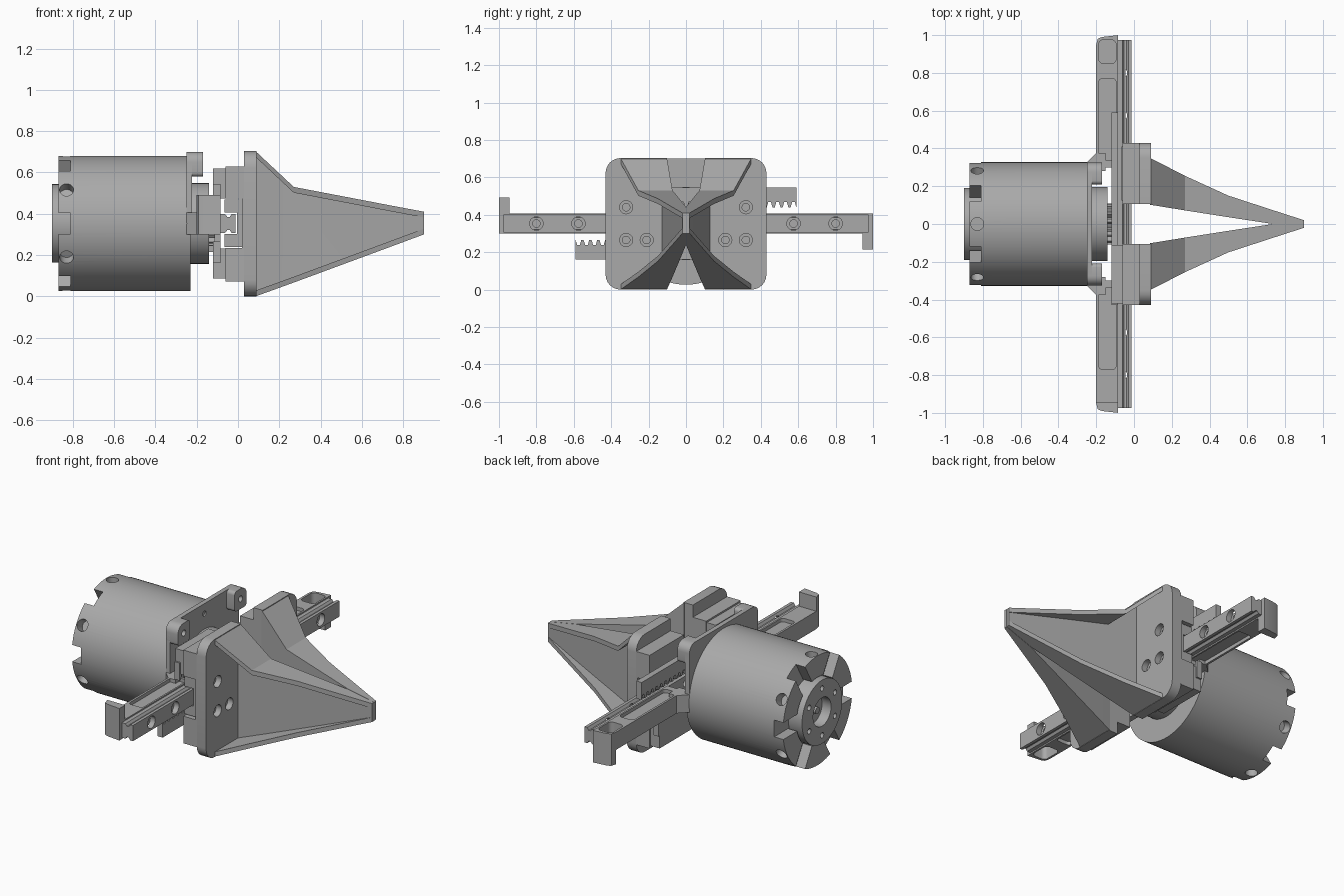
import bpy, bmesh
from math import sin, cos, pi, radians
from mathutils import Matrix

if "Cube" in bpy.data.objects:
    bpy.data.objects.remove(bpy.data.objects["Cube"])

CZ = 0.353  # height of the motor axis
grey = bpy.data.materials.new("machined grey")
grey.use_nodes = True
grey.diffuse_color = (0.4, 0.4, 0.4, 1)
grey.node_tree.nodes["Principled BSDF"].inputs["Base Color"].default_value = grey.diffuse_color


def finish(name, bm):
    bmesh.ops.recalc_face_normals(bm, faces=bm.faces)
    mesh = bpy.data.meshes.new(name)
    bm.to_mesh(mesh)
    bm.free()
    mesh.materials.append(grey)
    ob = bpy.data.objects.new(name, mesh)
    bpy.context.collection.objects.link(ob)
    return ob


def loft(name, loops):
    bm = bmesh.new()
    rings = [[bm.verts.new(p) for p in loop] for loop in loops]
    n = len(rings[0])
    for a, b in zip(rings, rings[1:]):
        for i in range(n):
            bm.faces.new((a[i], a[(i + 1) % n], b[(i + 1) % n], b[i]))
    bm.faces.new(rings[0])
    bm.faces.new(rings[-1])
    return finish(name, bm)


def prism(name, pts, axis, a, b):
    place = {"x": lambda u, v, t: (t, u, v), "y": lambda u, v, t: (u, t, v),
             "z": lambda u, v, t: (u, v, t)}[axis]
    return loft(name, [[place(u, v, t) for u, v in pts] for t in (a, b)])


def box(name, x, y, z):
    return prism(name, [(y[0], z[0]), (y[1], z[0]), (y[1], z[1]), (y[0], z[1])], "x", *x)


def disc(name, r, x0, x1, y=0, z=CZ, n=32):
    pts = [(y + r * cos(2 * pi * i / n), z + r * sin(2 * pi * i / n)) for i in range(n)]
    return prism(name, pts, "x", x0, x1)


def rounded(u, v, radii):
    # rectangle outline, corner radii counter-clockwise from the low corner
    pts = []
    corners = [(u[0], v[0], 1, 1), (u[1], v[0], -1, 1), (u[1], v[1], -1, -1), (u[0], v[1], 1, -1)]
    for k, ((cu, cv, su, sv), r) in enumerate(zip(corners, radii)):
        if r == 0:
            pts.append((cu, cv))
            continue
        for i in range(7):
            t = pi + k * pi / 2 + i * pi / 12
            pts.append((cu + su * r + r * cos(t), cv + sv * r + r * sin(t)))
    return pts


def cut(target, *cutters):
    for c in cutters:
        m = target.modifiers.new("cut", "BOOLEAN")
        m.operation, m.solver, m.object = "DIFFERENCE", "EXACT", c
        bpy.context.view_layer.objects.active = target
        bpy.ops.object.modifier_apply(modifier=m.name)
        bpy.data.objects.remove(c)
    return target


def copy(ob, name, matrix):
    new = ob.copy()
    new.data = ob.data.copy()
    new.name = name
    new.data.transform(matrix)
    if matrix.determinant() < 0:
        new.data.flip_normals()
    bpy.context.collection.objects.link(new)
    return new


MIRROR = Matrix.Scale(-1, 4, (0, 1, 0))
TURN = (Matrix.Translation((0, 0, CZ)) @ Matrix.Rotation(pi, 4, "X")
        @ Matrix.Translation((0, 0, -CZ)))


def spin(ob, degrees):
    ob.data.transform(Matrix.Translation((0, 0, CZ)) @ Matrix.Rotation(radians(degrees), 4, "X")
                      @ Matrix.Translation((0, 0, -CZ)))
    return ob


# Motor can with six notches and six radial screw holes at the back
motor = disc("motor_can", 0.327, -0.87, -0.23, n=96)
cut(motor, disc("c", 0.2, -0.9, -0.81))
for k in range(6):
    notch = box("c", (-0.9, -0.81), (0.1, 0.4), (CZ - 0.05, CZ + 0.05))
    hole = prism("c", [(-0.83 + 0.034 * cos(i * pi / 12), 0.034 * sin(i * pi / 12))
                       for i in range(24)], "z", CZ + 0.27, CZ + 0.4)
    cut(motor, spin(notch, 60 * k), spin(hole, 60 * k))

# Rear hub with bore and bolt circle
hub = disc("rear_hub", 0.19, -0.9, -0.8, n=64)
cut(hub, disc("c", 0.085, -0.95, -0.84))
for k in range(6):
    a = radians(60 * k + 30)
    cut(hub, disc("c", 0.016, -0.95, -0.87, 0.14 * cos(a), CZ + 0.14 * sin(a), 16))
disc("rear_shaft", 0.02, -0.87, -0.83)

# Mounting plate on the motor front
plate = prism("mounting_plate", rounded((-0.325, 0.325), (0.3, 0.7), (0, 0, 0.05, 0.05)),
              "x", -0.25, -0.222)
cut(plate, disc("c", 0.016, -0.3, -0.2, 0, 0.64, 16))
for s in (-1, 1):
    ear = prism("plate_ear", rounded((0.21, 0.325), (0.58, 0.7), (0.02, 0.02, 0.05, 0.02)),
                "x", -0.25, -0.17)
    cut(ear, disc("c", 0.018, -0.3, -0.1, 0.268, 0.64, 16))
    if s < 0:
        ear.data.transform(MIRROR)
        ear.data.flip_normals()

# Output flange and pinion
flange = disc("output_flange", 0.195, -0.24, -0.14, n=64)
cut(flange, disc("c", 0.15, -0.16, -0.1, n=48))
disc("pinion_hub", 0.12, -0.2, -0.145)
gear = []
for k in range(16):
    for f, r in ((0, 0.082), (0.3, 0.082), (0.45, 0.11), (0.75, 0.11)):
        a = (k + f) * pi / 8
        gear.append((r * cos(a), CZ + r * sin(a)))
prism("pinion", gear, "x", -0.15, -0.112)

# Support arm with a hook, pockets and a gusset; the other one is turned half round
side = [(0.3, 0.3), (0.945, 0.3), (0.945, 0.215), (1.0, 0.215), (1.0, 0.406), (0.3, 0.406)]
arm = prism("support_arm", side, "x", -0.2, -0.085)
cut(arm, prism("c", rounded((-0.187, -0.095), (0.85, 0.975), [0.025] * 4), "z", 0.33, 0.5),
    prism("c", rounded((-0.187, -0.095), (0.34, 0.77), [0.02] * 4), "z", 0.385, 0.5),
    prism("c", rounded((-0.187, -0.095), (0.34, 0.77), [0.02] * 4), "z", 0.2, 0.321),
    prism("c", [(-0.21, 0.95), (-0.2, 0.95), (-0.192, 0.98), (-0.17, 0.99),
                (-0.08, 1.0), (-0.08, 1.1), (-0.21, 1.1)], "z", 0.1, 0.6))
copy(arm, "support_arm_opposite", TURN)
gusset = prism("arm_gusset", [(-0.25, 0.28), (-0.25, 0.325), (-0.2, 0.375), (-0.15, 0.375),
                              (-0.15, 0.28)], "z", 0.3, 0.406)
copy(gusset, "arm_gusset_opposite", TURN)

# Linear rail with side grooves and counterbored holes
half = [(-0.085, 0.045), (-0.062, 0.045), (-0.052, 0.032), (-0.04, 0.032), (-0.03, 0.047),
        (-0.012, 0.047)]
rail = prism("linear_rail", [(x, CZ + h) for x, h in half]
             + [(x, CZ - h) for x, h in reversed(half)], "y", -0.975, 0.975)
for y in (0.125, 0.35, 0.575, 0.8):
    for s in (-1, 1):
        cut(rail, disc("c", 0.036, -0.045, 0.1, s * y, CZ, 24),
            disc("c", 0.02, -0.2, 0.1, s * y, CZ, 24))

# Toothed rack with its bracket; the other one is turned half round
teeth = [(0.59, 0.545), (-0.43, 0.545)]
pitch = 0.0425
for k in range(24):
    y = -0.43 + pitch * k
    teeth += [(y, 0.44), (y + 0.012, 0.44), (y + 0.02, 0.468), (y + 0.034, 0.468)]
teeth.append((0.59, 0.44))
rack = prism("rack", teeth, "x", -0.12, -0.085)
bracket = box("rack_bracket", (-0.12, -0.05), (-0.42, -0.11), (0.475, 0.62))
copy(rack, "rack_opposite", TURN)
copy(bracket, "rack_bracket_opposite", TURN)

# Jaw plate, backing block and carriage
jaw = [prism("jaw_plate", rounded((0.105, 0.43), (0, 0.703), (0, 0.08, 0.08, 0)), "x", 0.028, 0.09),
       box("jaw_block", (-0.06, 0.03), (0.105, 0.43), (0.073, 0.63)),
       box("carriage", (-0.065, 0.02), (0.125, 0.41), (0.24, 0.47))]
cut(jaw[1], box("c", (-0.1, 0.02), (0, 0.5), (0.235, 0.475)))
cut(jaw[2], box("c", (-0.1, -0.006), (0, 0.5), (CZ - 0.052, CZ + 0.052)))
for y, z in ((0.32, 0.44), (0.32, 0.265), (0.21, 0.265)):
    cut(jaw[0], disc("c", 0.035, 0.055, 0.2, y, z, 24), disc("c", 0.02, 0, 0.2, y, z, 24))

# Finger: upright web between two tapering flanges
# stations: x, inner y, web outer y, flange outer y, low z, high z
stations = [(0.085, 0.102, 0.13, 0.35, 0, 0.703), (0.27, 0.072, 0.105, 0.255, 0.067, 0.53),
            (0.5, 0.036, 0.075, 0.15, 0.152, 0.486), (0.73, 0.001, 0.043, 0.075, 0.237, 0.442),
            (0.9, 0.001, 0.018, 0.02, 0.3, 0.41)]


def section(x, y0, y1, z0, z1):
    return [(x, y0, z0), (x, y1, z0), (x, y1, z1), (x, y0, z1)]


T = 0.028
jaw += [loft("finger_web", [section(x, i, w, lo, hi) for x, i, w, o, lo, hi in stations]),
        loft("finger_top_flange", [section(x, i, o, hi - T, hi) for x, i, w, o, lo, hi in stations]),
        loft("finger_bottom_flange", [section(x, i, o, lo, lo + T)
                                      for x, i, w, o, lo, hi in stations])]
for ob in jaw:
    copy(ob, ob.name + "_right", MIRROR)

# Smooth round walls, crisp edges
bpy.ops.object.select_all(action="DESELECT")
for ob in bpy.context.collection.objects:
    if ob.type == "MESH" and ob.data.materials and ob.data.materials[0] == grey:
        ob.select_set(True)
        bpy.context.view_layer.objects.active = ob
bpy.ops.object.shade_smooth_by_angle(angle=radians(30))
